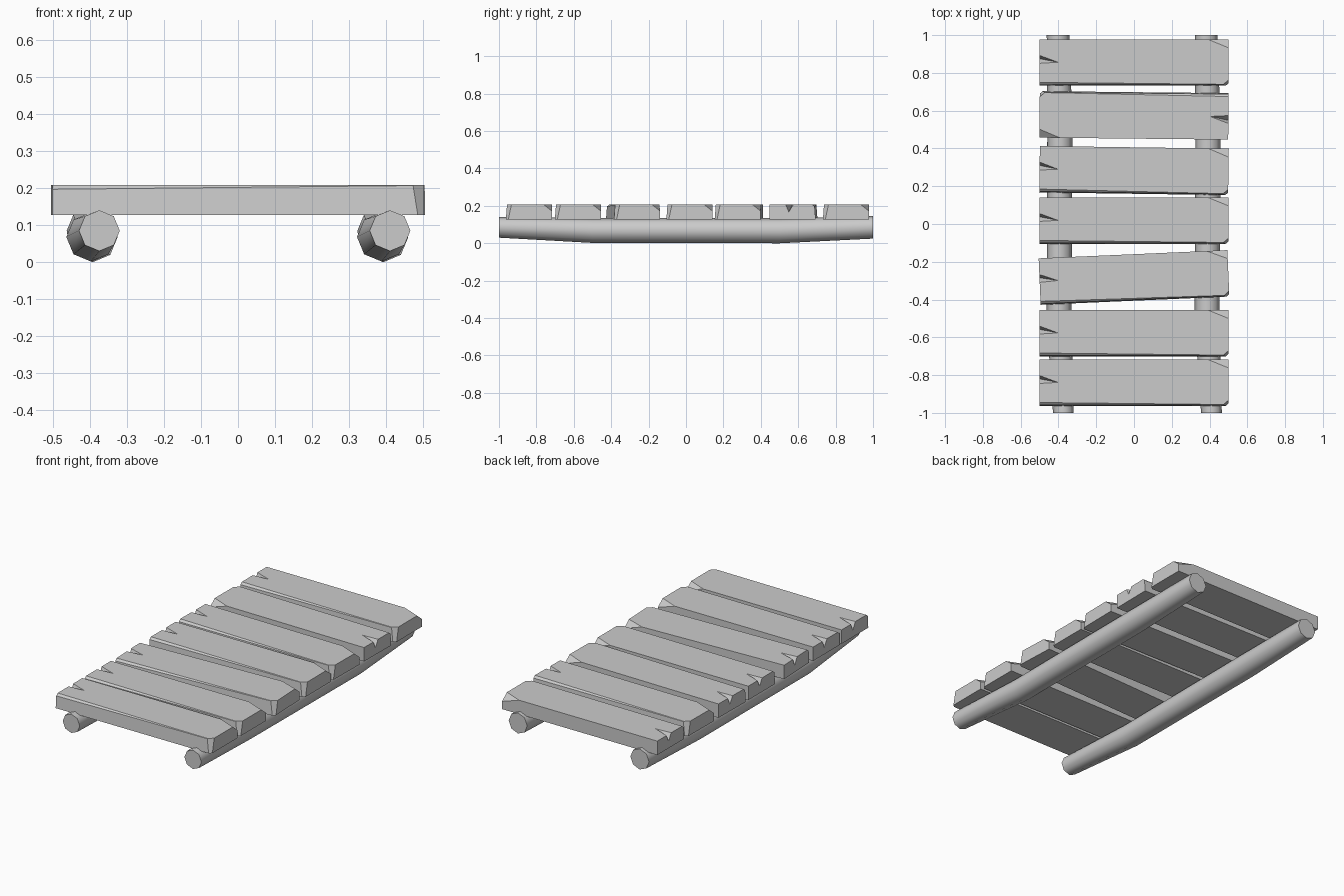
import bpy, bmesh
from math import cos, sin, pi, radians
from mathutils import Vector

cube = bpy.data.objects.get("Cube")
if cube:
    bpy.data.objects.remove(cube, do_unlink=True)

GREY = (0.6, 0.6, 0.6, 1.0)
mat = bpy.data.materials.new("plain grey")
mat.use_nodes = True
mat.diffuse_color = GREY
mat.node_tree.nodes["Principled BSDF"].inputs["Base Color"].default_value = GREY

HALF, BOTTOM, TOP, SIDE = 0.5, 0.127, 0.208, 0.123


def add_object(name, bm):
    bmesh.ops.recalc_face_normals(bm, faces=bm.faces)
    mesh = bpy.data.meshes.new(name)
    bm.to_mesh(mesh)
    bm.free()
    mesh.materials.append(mat)
    obj = bpy.data.objects.new(name, mesh)
    bpy.context.collection.objects.link(obj)
    return obj


def chip(bm, a, b, c):
    """Slice off the outer side of the plane through three points."""
    a, b, c = Vector(a), Vector(b), Vector(c)
    normal = (b - a).cross(c - a).normalized()
    if normal.dot(a - Vector((0, 0, (BOTTOM + TOP) / 2))) < 0:
        normal.negate()
    bmesh.ops.bisect_plane(bm, geom=bm.verts[:] + bm.edges[:] + bm.faces[:],
                           plane_co=a, plane_no=normal, clear_outer=True)
    bmesh.ops.holes_fill(bm, edges=[e for e in bm.edges if e.is_boundary], sides=0)


# Hewn plank: box with a leaning front, chipped corners and a worn front edge
bm = bmesh.new()
bmesh.ops.create_cube(bm, size=1)
for v in bm.verts:
    high = v.co.z > 0
    v.co = (v.co.x * 2 * HALF, v.co.y * 2 * SIDE, TOP if high else BOTTOM)
    if high and v.co.y < 0:
        v.co.y += 0.006
chip(bm, (-HALF, -SIDE, 0.192), (-HALF, -SIDE + 0.018, TOP), (HALF, -SIDE + 0.006, TOP - 0.001))
chip(bm, (0.39, SIDE, TOP), (HALF, SIDE - 0.045, TOP), (HALF, SIDE, 0.172))
chip(bm, (0.465, -SIDE, TOP), (0.485, -SIDE, BOTTOM), (HALF, -SIDE + 0.03, TOP))
template = add_object("plank_template", bm)

# Split cut into the plank end
bm = bmesh.new()
crack = [(-0.53, 0.05, TOP + 0.003), (-0.53, -0.008, TOP + 0.003),
         (-0.53, 0.026, 0.155), (-0.395, 0.0, TOP + 0.003)]
bmesh.ops.convex_hull(bm, input=[bm.verts.new(p) for p in crack])
cutter = add_object("crack_cutter", bm)
cutter.hide_render = True
cut = template.modifiers.new("crack", 'BOOLEAN')
cut.operation = 'DIFFERENCE'
cut.solver = 'EXACT'
cut.object = cutter
deps = bpy.context.evaluated_depsgraph_get()
plank_mesh = bpy.data.meshes.new_from_object(template.evaluated_get(deps))
plank_mesh.name = "plank"
for helper in (template, cutter):
    bpy.data.objects.remove(helper, do_unlink=True)

# Seven planks: centre y and turn in degrees
for i, (y, turn) in enumerate([(-0.84, 0), (-0.578, 0), (-0.283, 2.5), (0.018, 0),
                               (0.283, -0.8), (0.575, 179.4), (0.855, 0)]):
    plank = bpy.data.objects.new(f"plank_{i + 1}", plank_mesh)
    plank.location.y = y
    plank.rotation_euler.z = radians(turn)
    bpy.context.collection.objects.link(plank)

# Two bent log runners: y, x offset, centre z, radius at each ring
RINGS = [(-1, 0.018, 0.085, 0.055), (-0.5, -0.005, 0.068, 0.066),
         (0.5, 0.0, 0.067, 0.067), (1, -0.01, 0.085, 0.06)]
SIDES = 8
for name, cx in (("right_runner", -0.392), ("left_runner", 0.392)):
    bm = bmesh.new()
    loops = []
    for y, dx, cz, r in RINGS:
        angles = [pi / 2 + 2 * pi * k / SIDES for k in range(SIDES)]
        loops.append([bm.verts.new((cx + dx + r * cos(a), y, cz + r * sin(a))) for a in angles])
    for one, two in zip(loops, loops[1:]):
        for k in range(SIDES):
            j = (k + 1) % SIDES
            bm.faces.new((one[k], one[j], two[j], two[k])).smooth = True
    for end in (loops[0], loops[-1]):
        bm.faces.new(end)
    for e in bm.edges:
        e.smooth = all(f.smooth for f in e.link_faces)
    add_object(name, bm)
